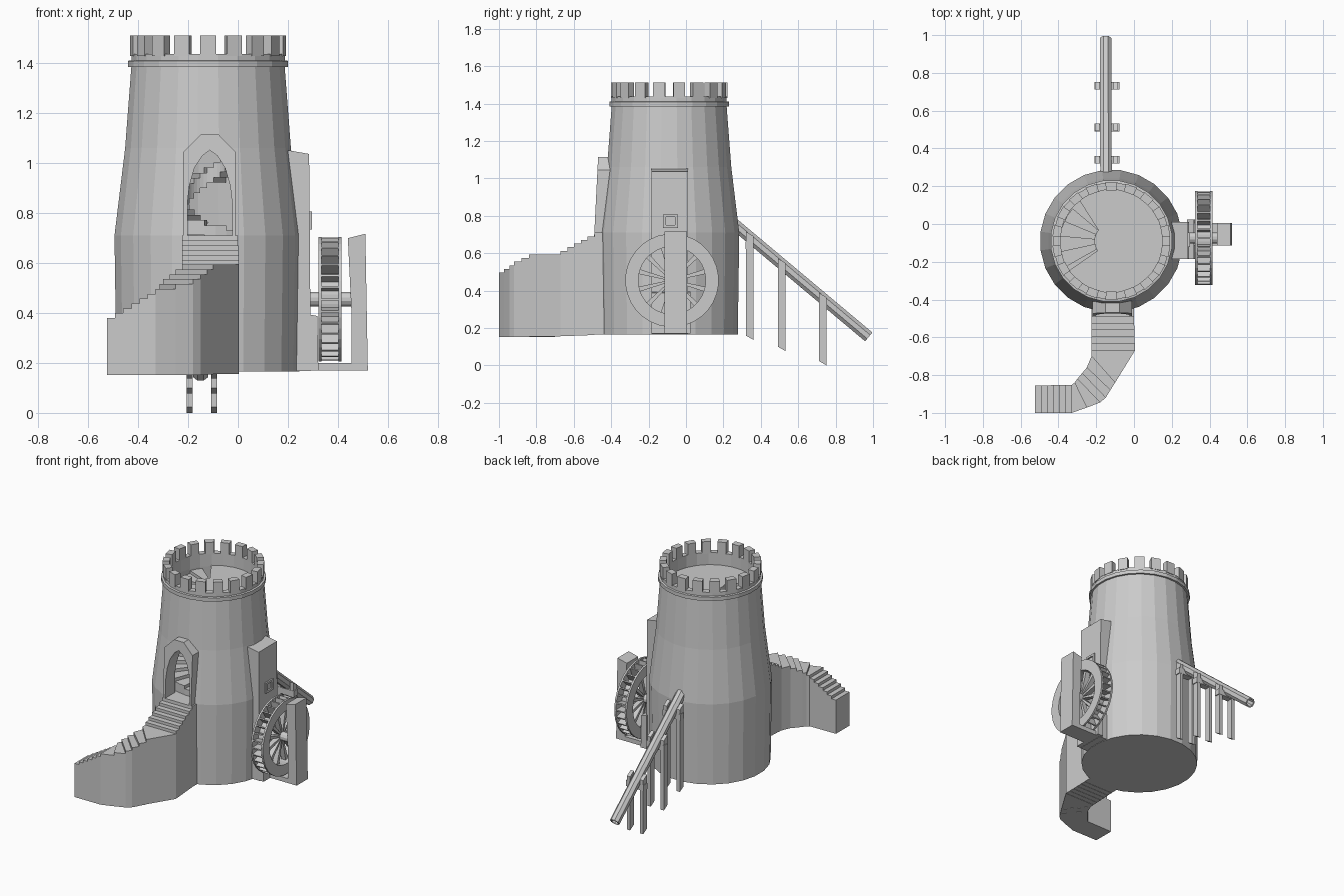
import bpy, bmesh, math
from mathutils import Matrix, Vector

if "Cube" in bpy.data.objects:
    bpy.data.objects.remove(bpy.data.objects["Cube"])

stone = bpy.data.materials.new("pale grey stone")
stone.diffuse_color = (0.6, 0.6, 0.6, 1)
stone.use_nodes = True
stone.node_tree.nodes["Principled BSDF"].inputs["Base Color"].default_value = stone.diffuse_color
CX, CY = -0.12, -0.09  # tower axis


def finish(bm, name):
    bmesh.ops.recalc_face_normals(bm, faces=bm.faces[:])
    me = bpy.data.meshes.new(name)
    bm.to_mesh(me)
    bm.free()
    me.materials.append(stone)
    ob = bpy.data.objects.new(name, me)
    bpy.context.collection.objects.link(ob)
    return ob


def loft(bm, a, b):
    """Solid between two matching outlines."""
    va, vb = [bm.verts.new(p) for p in a], [bm.verts.new(p) for p in b]
    n = len(a)
    bm.faces.new(va[::-1])
    bm.faces.new(vb)
    for i in range(n):
        j = (i + 1) % n
        bm.faces.new((va[i], va[j], vb[j], vb[i]))


def prism_z(bm, pts, z0, z1):
    loft(bm, [(x, y, z0) for x, y in pts], [(x, y, z1) for x, y in pts])


def prism_y(bm, pts, y0, y1):
    loft(bm, [(x, y0, z) for x, z in pts], [(x, y1, z) for x, z in pts])


def box(bm, x0, x1, y0, y1, z0, z1):
    prism_z(bm, [(x0, y0), (x1, y0), (x1, y1), (x0, y1)], z0, z1)


def lathe(bm, prof, n, mat, closed=False):
    """Revolve (radius, height) points round the local z axis."""
    m = len(prof)
    rings = []
    for k in range(n):
        a = math.tau * (k + 0.5) / n
        rings.append([bm.verts.new(mat @ Vector((r * math.cos(a), r * math.sin(a), z))) for r, z in prof])
    for k in range(n):
        p, q = rings[k], rings[(k + 1) % n]
        for i in range(m if closed else m - 1):
            j = (i + 1) % m
            bm.faces.new((p[i], q[i], q[j], p[j]))
    bmesh.ops.remove_doubles(bm, verts=[v for r in rings for v in r], dist=1e-5)


def polar(r, deg):
    a = math.radians(deg)
    return (CX + r * math.cos(a), CY + r * math.sin(a))


def sector(r0, r1, a0, a1, n=1):
    angs = [a0 + (a1 - a0) * i / n for i in range(n + 1)]
    return [polar(r1, a) for a in angs] + [polar(r0, a) for a in reversed(angs)]


def cut(ob, cutter):
    mod = ob.modifiers.new("opening", 'BOOLEAN')
    mod.operation, mod.solver, mod.object = 'DIFFERENCE', 'EXACT', cutter
    bpy.context.view_layer.objects.active = ob
    bpy.ops.object.modifier_apply(modifier=mod.name)


# hollow tower wall with moulding and parapet
bm = bmesh.new()
lathe(bm, [(0, .165), (.37, .165), (.378, .71), (.335, 1.06), (.31, 1.385), (.323, 1.385), (.323, 1.41),
           (.31, 1.412), (.31, 1.437), (.272, 1.437), (.272, 1.35), (.285, 1.06), (.325, .71), (0, .71)],
      24, Matrix.Translation((CX, CY, 0)))
tower = finish(bm, "tower_wall")

# pointed door surround, leaning back slightly
bm = bmesh.new()
outline = [(-.22, .66), (-.01, .66), (-.01, 1.045), (-.078, 1.115), (-.15, 1.115), (-.22, 1.045)]
loft(bm, [(x, -.49 + (z - .71) * .05, z) for x, z in outline], [(x, -.385, z) for x, z in outline])
frame = finish(bm, "door_surround")

# door opening
bm = bmesh.new()
half = [(.09, .711), (.09, .84), (.082, .91), (.062, .98), (.03, 1.03)]
arch = [(-.113 + x, z) for x, z in half] + [(-.113, 1.052)] + [(-.113 - x, z) for x, z in reversed(half)]
prism_y(bm, arch, -.7, -.3)
cutter = finish(bm, "door_cutter")
cutter.hide_render = True
for ob in (tower, frame):
    cut(ob, cutter)
bpy.data.objects.remove(cutter)

# battlements
bm = bmesh.new()
for k in range(18):
    a = k * 20 + 10
    prism_z(bm, sector(.27, .313, a - 5.8, a + 5.8), 1.43, 1.512)
finish(bm, "battlements")

# roof floor with stair hatch
bm = bmesh.new()
outer = [polar(.28, a) for a in range(215, 501, 13)]
inner = [polar(.09, a) for a in range(140, 216, 15)]
prism_z(bm, outer + inner, 1.325, 1.355)
finish(bm, "roof_floor")

# spiral stair inside
bm = bmesh.new()
STEPS = 30
for i in range(STEPS):
    a = 302 - (302 + 220) * i / STEPS
    z = .73 + (1.34 - .73) * i / (STEPS - 1)
    r = .325 - (z - .71) * .09
    prism_z(bm, sector(.09, min(r, .29), a - 522 / STEPS, a, 2), max(z - .06, .70), z)
finish(bm, "spiral_stair")

# outside stair: cross lines (inner point, outer point, steps to reach this line)
lines = [((-.225, -.40), (0, -.40), 0), ((-.225, -.49), (0, -.49), 1), ((-.225, -.67), (.005, -.67), 5),
         ((-.225, -.70), (-.10, -.84), 1), ((-.25, -.76), (-.125, -.88), 1), ((-.275, -.79), (-.15, -.92), 1),
         ((-.30, -.82), (-.18, -.945), 1), ((-.315, -.84), (-.25, -.972), 1), ((-.33, -.852), (-.33, -1), 1),
         ((-.525, -.855), (-.525, -1), 6)]
bm = bmesh.new()
z = .71
for (i0, o0, _), (i1, o1, n) in zip(lines, lines[1:]):
    i0, o0, i1, o1 = map(Vector, (i0, o0, i1, o1))
    for k in range(n):
        s, t = k / n, (k + 1) / n
        quad = [i0.lerp(i1, s), o0.lerp(o1, s), o0.lerp(o1, t), i0.lerp(i1, t)]
        base = .165 - .013 * min(1, max(0, (.71 - z) / .15))
        prism_z(bm, quad, base, z)
        z -= .33 / 17
finish(bm, "entrance_stair")

# wheel: two side rings, drum, paddles, tapered spokes, axle
WY, WZ = -.075, .455
to_x = Matrix.Translation((0, WY, WZ)) @ Matrix.Rotation(math.pi / 2, 4, 'Y')
bm = bmesh.new()
for x in (.323, .403):
    lathe(bm, [(.18, x), (.25, x), (.25, x + .012), (.18, x + .012)], 32, to_x, True)
lathe(bm, [(.18, .335), (.19, .335), (.19, .403), (.18, .403)], 32, to_x, True)
finish(bm, "wheel_rim")


def radial(bm, a, r0, r1, w0, w1, x0, x1):
    c, s = math.cos(a), math.sin(a)
    pts = [(r0, -w0), (r1, -w1), (r1, w1), (r0, w0)]
    yz = [(WY + r * c - w * s, WZ + r * s + w * c) for r, w in pts]
    loft(bm, [(x0, y, z) for y, z in yz], [(x1, y, z) for y, z in yz])


bm = bmesh.new()
for k in range(32):
    radial(bm, math.tau * k / 32, .185, .248, .004, .004, .33, .408)
finish(bm, "wheel_paddles")
bm = bmesh.new()
for k in range(12):
    radial(bm, math.tau * (k + .5) / 12, .015, .183, .005, .013, .352, .386)
finish(bm, "wheel_spokes")
bm = bmesh.new()
lathe(bm, [(0, .27), (.03, .27), (.03, .46), (0, .46)], 12, to_x)
finish(bm, "wheel_axle")

# wheel supports
bm = bmesh.new()
prism_y(bm, [(.12, .168), (.292, .168), (.285, 1.037), (.2, 1.052), (.12, 1.052)], -.185, .01)
finish(bm, "inner_wheel_pier")
bm = bmesh.new()
prism_y(bm, [(.28, .17), (.322, .17), (.318, .388), (.28, .395)], -.185, .025)
finish(bm, "inner_pier_foot")
bm = bmesh.new()
prism_y(bm, [(.455, .17), (.52, .17), (.51, .717), (.44, .70), (.455, .39)], -.115, .005)
finish(bm, "outer_wheel_post")
bm = bmesh.new()
box(bm, .25, .515, -.115, .005, .17, .2)
finish(bm, "wheel_base")

# small window frame on the pier
bm = bmesh.new()
for y0, y1, z0, z1 in ((-.122, -.108, .735, .807), (-.058, -.044, .735, .807),
                       (-.108, -.058, .735, .75), (-.108, -.058, .793, .807)):
    box(bm, .28, .297, y0, y1, z0, z1)
finish(bm, "pier_window_frame")

# sloping open pipe
start, end = Vector((-.148, .235, .775)), Vector((-.15, .977, .153))
d = end - start
bm = bmesh.new()
lathe(bm, [(.033, 0), (.033, d.length), (.024, d.length), (.024, 0)], 8,
      Matrix.Translation(start) @ d.to_track_quat('Z', 'Y').to_matrix().to_4x4(), True)
finish(bm, "pipe")

# pipe trestles
bm = bmesh.new()
for y, foot in ((.34, .145), (.512, .085), (.732, .008)):
    top = start.z + d.z * (y - start.y) / d.y
    for x in (-.194, -.096):
        side = [(y - .02, foot + .015), (y + .02, foot - .008), (y + .02, top + .005), (y - .02, top + .03)]
        loft(bm, [(x - .012, a, b) for a, b in side], [(x + .012, a, b) for a, b in side])
    box(bm, -.21, -.078, y - .021, y + .021, top - .065, top - .025)
finish(bm, "pipe_trestles")
